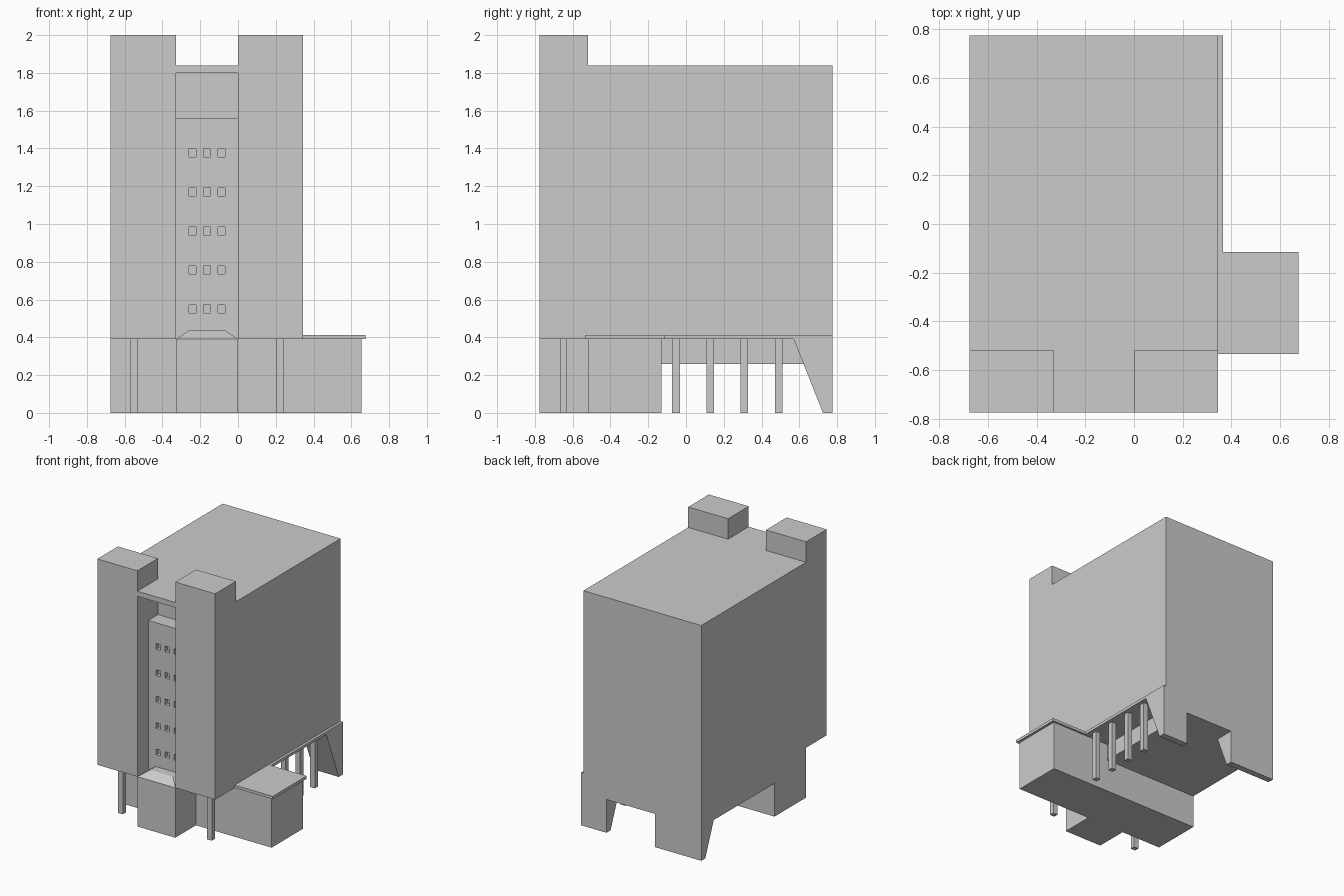
import bpy, bmesh

if "Cube" in bpy.data.objects:
    bpy.data.objects.remove(bpy.data.objects["Cube"])


def mesh_object(name, bm):
    bmesh.ops.recalc_face_normals(bm, faces=bm.faces[:])
    me = bpy.data.meshes.new(name)
    bm.to_mesh(me)
    bm.free()
    ob = bpy.data.objects.new(name, me)
    bpy.context.scene.collection.objects.link(ob)
    return ob


def add_box(bm, x0, x1, y0, y1, z0, z1):
    vs = bmesh.ops.create_cube(bm, size=1)["verts"]
    for v in vs:
        v.co = (x1 if v.co.x > 0 else x0,
                y1 if v.co.y > 0 else y0,
                z1 if v.co.z > 0 else z0)
    return vs


def box(name, *bounds):
    bm = bmesh.new()
    add_box(bm, *bounds)
    return mesh_object(name, bm)


def side_prism(name, profile, x0, x1):
    """Extrude a (y, z) profile along x."""
    bm = bmesh.new()
    face = bm.faces.new([bm.verts.new((x0, y, z)) for y, z in profile])
    ext = bmesh.ops.extrude_face_region(bm, geom=[face])["geom"]
    moved = [g for g in ext if isinstance(g, bmesh.types.BMVert)]
    bmesh.ops.translate(bm, verts=moved, vec=(x1 - x0, 0, 0))
    return mesh_object(name, bm)


L, R = -0.675, 0.345        # side walls
F, B = -0.775, 0.775        # front and back
MID = -0.52                 # back of the towers
XA, XB = -0.328, 0.0        # recess between the towers
DECK = 0.39

# Main block, lowered ceiling under it and roof lip over the recess
box("main_block", L, R, MID, B, DECK, 1.84)
box("lowered_ceiling", L, 0.145, -0.13, B, 0.26, DECK)
box("roof_lip", XA, XB, F, MID, 1.80, 1.84)

# Front towers with their supporting columns
for side, x0, x1, cx in (("left", L, XA, -0.55), ("right", XB, R, 0.22)):
    box(side + "_tower", x0, x1, F, MID, DECK, 2.0)
    box(side + "_front_column", cx - 0.02, cx + 0.02, -0.667, -0.63, 0, DECK)

# Window bay set back between the towers, with cut window recesses
bay = box("window_bay", XA, XB, -0.64, MID, DECK, 1.56)
bm = bmesh.new()
for row in range(5):
    for col in range(3):
        x, z = -0.241 + col * 0.0765, 0.55 + row * 0.2065
        add_box(bm, x - 0.019, x + 0.019, -0.7, -0.61, z - 0.022, z + 0.022)
cutter = mesh_object("window_cutter", bm)
cutter.hide_render = True
cutter.hide_viewport = True
mod = bay.modifiers.new("windows", "BOOLEAN")
mod.operation = "DIFFERENCE"
mod.object = cutter
mod.solver = "EXACT"

# Ground floor: cross wing and entrance
box("ground_wing", L, 0.655, MID, -0.13, 0, DECK)
box("entrance_block", XA, XB, F, MID, 0, DECK)

# Hipped canopy over the entrance
bm = bmesh.new()
for v in add_box(bm, XA, XB, F, -0.64, DECK, 0.435):
    if v.co.z > 0.4:
        v.co.x += 0.065 if v.co.x < -0.1 else -0.065
        if v.co.y < -0.7:
            v.co.y += 0.065
mesh_object("entrance_canopy", bm)

# Thin deck over the wing and ledge along the right side
box("wing_roof", R, 0.675, -0.535, -0.115, DECK, 0.412)
box("side_ledge", R, 0.365, -0.115, B, DECK, 0.412)

# Arcade columns on the right side
for i in range(4):
    y = -0.053 + i * 0.181
    box(f"arcade_column_{i + 1}", 0.295, 0.335, y - 0.02, y + 0.02, 0, DECK)

# Tapered rear piers
pier = [(0.57, DECK), (0.725, 0), (B, 0), (B, DECK)]
side_prism("right_rear_pier", pier, 0.145, 0.365)
side_prism("left_rear_pier", pier, L, -0.275)
